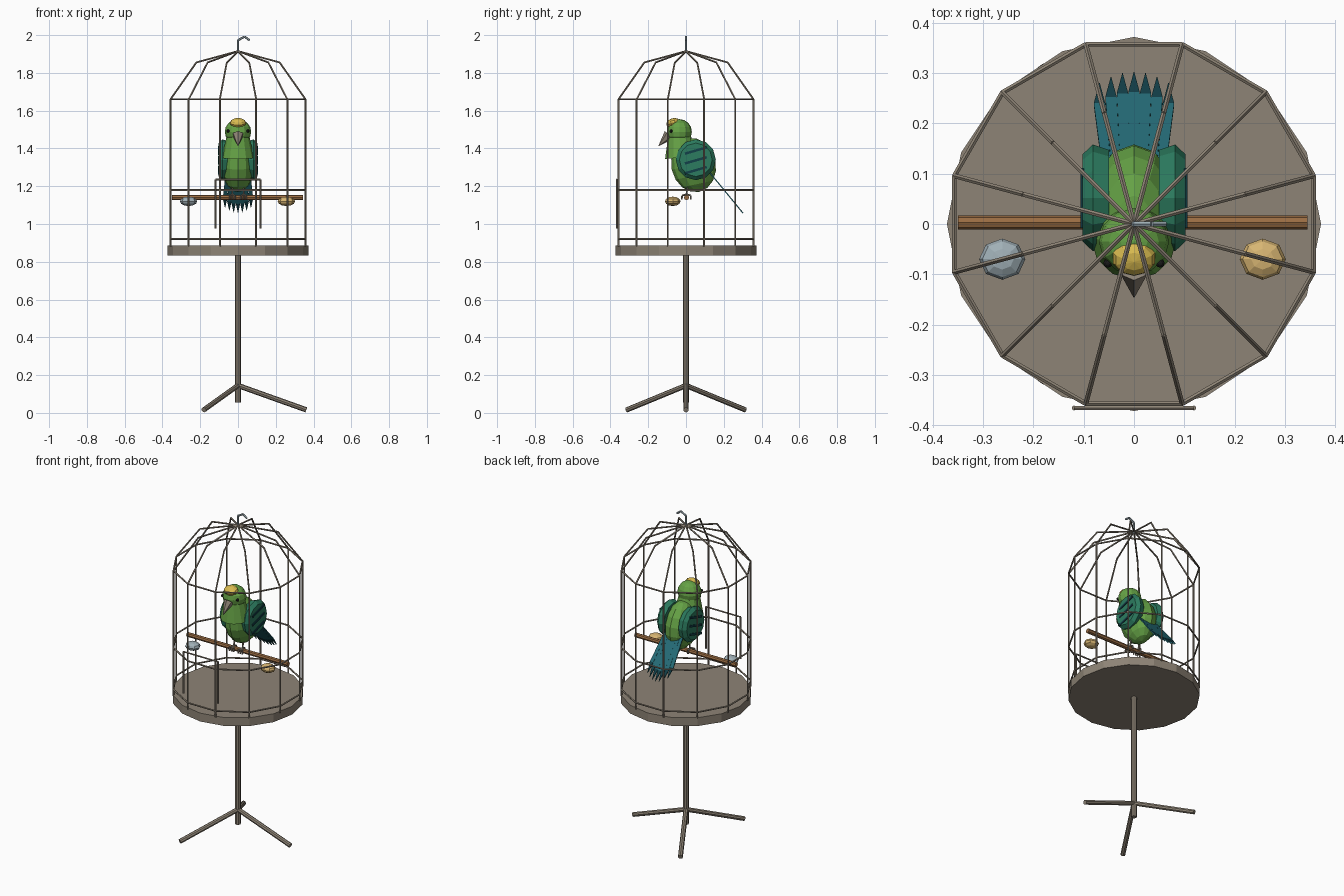
import bpy, bmesh, math
from mathutils import Vector, Matrix

if "Cube" in bpy.data.objects:
    bpy.data.objects.remove(bpy.data.objects["Cube"])

def mat(name, rgb):
    m = bpy.data.materials.new(name)
    m.diffuse_color = (*rgb, 1)
    m.use_nodes = True
    m.node_tree.nodes["Principled BSDF"].inputs["Base Color"].default_value = m.diffuse_color
    return m

METAL = mat("taupe metal", (0.27, 0.23, 0.18))
WOOD = mat("perch wood", (0.32, 0.15, 0.055))
GREEN = mat("leaf green", (0.13, 0.36, 0.06))
WING = mat("wing green", (0.025, 0.2, 0.115))
TEAL = mat("tail teal", (0.018, 0.15, 0.185))
DARK = mat("dark teal", (0.006, 0.05, 0.065))
YELLOW = mat("crown yellow", (0.7, 0.5, 0.08))
SEED = mat("seed gold", (0.68, 0.46, 0.17))
STEEL = mat("blue steel", (0.35, 0.43, 0.47))
BLACK = mat("eye black", (0.01, 0.01, 0.01))

def finish(name, bm, *mats):
    bmesh.ops.recalc_face_normals(bm, faces=bm.faces)
    me = bpy.data.meshes.new(name)
    bm.to_mesh(me)
    bm.free()
    for m in mats:
        me.materials.append(m)
    ob = bpy.data.objects.new(name, me)
    bpy.context.collection.objects.link(ob)
    return ob

def add_rod(bm, a, b, r1, r2=None, n=6):
    a, b = Vector(a), Vector(b)
    d = b - a
    rot = d.to_track_quat('Z', 'Y').to_matrix().to_4x4()
    bmesh.ops.create_cone(bm, cap_ends=True, segments=n, radius1=r1,
                          radius2=r1 if r2 is None else r2, depth=d.length,
                          matrix=Matrix.Translation((a + b) / 2) @ rot)

def rods(name, paths, r, m, n=6):
    bm = bmesh.new()
    for path in paths:
        for a, b in zip(path, path[1:]):
            add_rod(bm, a, b, r, n=n)
    return finish(name, bm, m)

def ball(name, loc, size, m, u=12, v=8, tilt=0):
    bm = bmesh.new()
    bmesh.ops.create_uvsphere(bm, u_segments=u, v_segments=v, radius=1,
        matrix=Matrix.Translation(loc) @ Matrix.Rotation(tilt, 4, 'X') @ Matrix.Diagonal((*size, 1)))
    return finish(name, bm, m)

def polar(r, deg, z):
    t = math.radians(deg)
    return (r * math.cos(t), r * math.sin(t), z)

# Stand: pole and three splayed legs
rods("stand_pole", [[(0, 0, 0.055), (0, 0, 0.85)]], 0.016, METAL, 8)
rods("stand_legs", [[(0, 0, 0.145), polar(0.362, k * 120, 0.016)] for k in range(3)], 0.014, METAL, 8)

# Tray
bm = bmesh.new()
bmesh.ops.create_cone(bm, cap_ends=True, segments=16, radius1=0.372, radius2=0.372,
                      depth=0.052, matrix=Matrix.Translation((0, 0, 0.86)))
finish("cage_tray", bm, METAL)

# Cage bars with domed tops, and the hoops
angles = [15 + 30 * k for k in range(13)]
rods("cage_bars", [[polar(0.37, a, 0.88), polar(0.37, a, 1.66), polar(0.228, a, 1.855),
                    (0, 0, 1.915)] for a in angles[:12]], 0.005, METAL, 5)
rods("cage_hoops", [[polar(0.37, a, z) for a in angles] for z in (0.92, 1.18, 1.66)],
     0.005, METAL, 5)
rods("hanging_hook", [[(0, 0, 1.905), (0, 0, 1.973), (0.035, 0, 1.992), (0.062, 0, 1.972)]],
     0.006, STEEL)
rods("door_frame", [[(-0.119, -0.366, 0.975), (-0.119, -0.366, 1.235),
                     (0.119, -0.366, 1.235), (0.119, -0.366, 0.975)]], 0.005, METAL)

# Perch and the two dishes
rods("perch", [[(-0.35, 0.003, 1.14), (0.345, 0.003, 1.14)]], 0.014, WOOD, 8)
ball("water_dish", (-0.262, -0.07, 1.12), (0.046, 0.041, 0.025), STEEL, 8, 6)
ball("seed_dish", (0.256, -0.07, 1.12), (0.046, 0.041, 0.025), SEED, 8, 6)

# Bird body, breast, head and crown
ball("bird_body", (0, 0.04, 1.312), (0.087, 0.118, 0.145), GREEN, 12, 8, math.radians(12))
bm = bmesh.new()
add_rod(bm, (0, -0.025, 1.352), (0, -0.035, 1.465), 0.086, 0.06, 12)
finish("bird_breast", bm, GREEN)
ball("bird_head", (0, -0.035, 1.488), (0.07, 0.066, 0.067), GREEN, 12, 8)
ball("bird_crown", (0, -0.068, 1.535), (0.044, 0.037, 0.025), YELLOW, 10, 6, math.radians(18))

# Hooked beak
bm = bmesh.new()
add_rod(bm, (0, -0.09, 1.472), (0, -0.146, 1.412), 0.03, 0.001, 6)
finish("beak", bm, METAL)

for side, s in (("left", -1), ("right", 1)):
    ball(side + "_eye", (s * 0.052, -0.078, 1.492), (0.009, 0.009, 0.009), BLACK, 8, 6)
    # Folded wing: an egg-shaped disc with a bevelled rim
    bm = bmesh.new()
    rings = []
    for x, k in ((0.05, 0.9), (0.082, 1.0), (0.102, 0.82)):
        rings.append([bm.verts.new((s * x, 0.052 + 0.106 * k * math.cos(t),
                                    1.34 + 0.108 * k * math.sin(t)))
                      for t in (math.tau * i / 12 for i in range(12))])
    for lo, hi in zip(rings, rings[1:]):
        for i in range(12):
            j = (i + 1) % 12
            bm.faces.new((lo[i], lo[j], hi[j], hi[i]))
    bm.faces.new(rings[0])
    bm.faces.new(rings[-1])
    finish(side + "_wing", bm, WING)
    # Dark slanted feather bars
    bm = bmesh.new()
    for k in range(3):
        m = (Matrix.Translation((s * 0.103, 0.052, 1.285 + 0.052 * k))
             @ Matrix.Rotation(math.radians(16), 4, 'X') @ Matrix.Diagonal((0.007, 0.12, 0.013, 1)))
        bmesh.ops.create_cube(bm, size=1, matrix=m)
    finish(side + "_wing_bars", bm, DARK)
    # Foot: leg and gripping toes
    x = s * 0.03
    rods(side + "_foot", [[(x, 0.01, 1.2), (x, 0.003, 1.158)]]
         + [[(x, 0.003, 1.158), (x + d, -0.02, 1.15), (x + d, -0.022, 1.13)] for d in (-0.014, 0, 0.014)]
         + [[(x, 0.003, 1.158), (x, 0.024, 1.15), (x, 0.024, 1.13)]], 0.005, METAL, 5)

# Tail: fan of feathers with dark pointed tips, on a sloping plane
def tail_point(x, y, lift):
    return (x, y + lift * 0.78, 1.255 - (y - 0.14) * 1.22 + lift * 0.62)

bm = bmesh.new()
N = 7
for i in range(N):
    f0, f1 = 2 * i / N - 1, 2 * (i + 1) / N - 1
    mid = (f0 + f1) / 2
    end = 0.282 - 0.03 * mid * mid
    def layer(lift):
        return [bm.verts.new(tail_point(x, y, lift)) for x, y in (
            (f0 * 0.062, 0.10), (f1 * 0.062, 0.10), (f1 * 0.08, end - 0.022),
            (f0 * 0.08, end - 0.022), (mid * 0.08, end + 0.02))]
    top, low = layer(0.003), layer(-0.003)
    for v in (top, low):
        bm.faces.new((v[0], v[1], v[2], v[3]))
        bm.faces.new((v[3], v[2], v[4])).material_index = 1
    for a, b in ((0, 1), (1, 2), (2, 4), (4, 3), (3, 0)):
        bm.faces.new((top[a], top[b], low[b], low[a]))
finish("tail", bm, TEAL, DARK)
